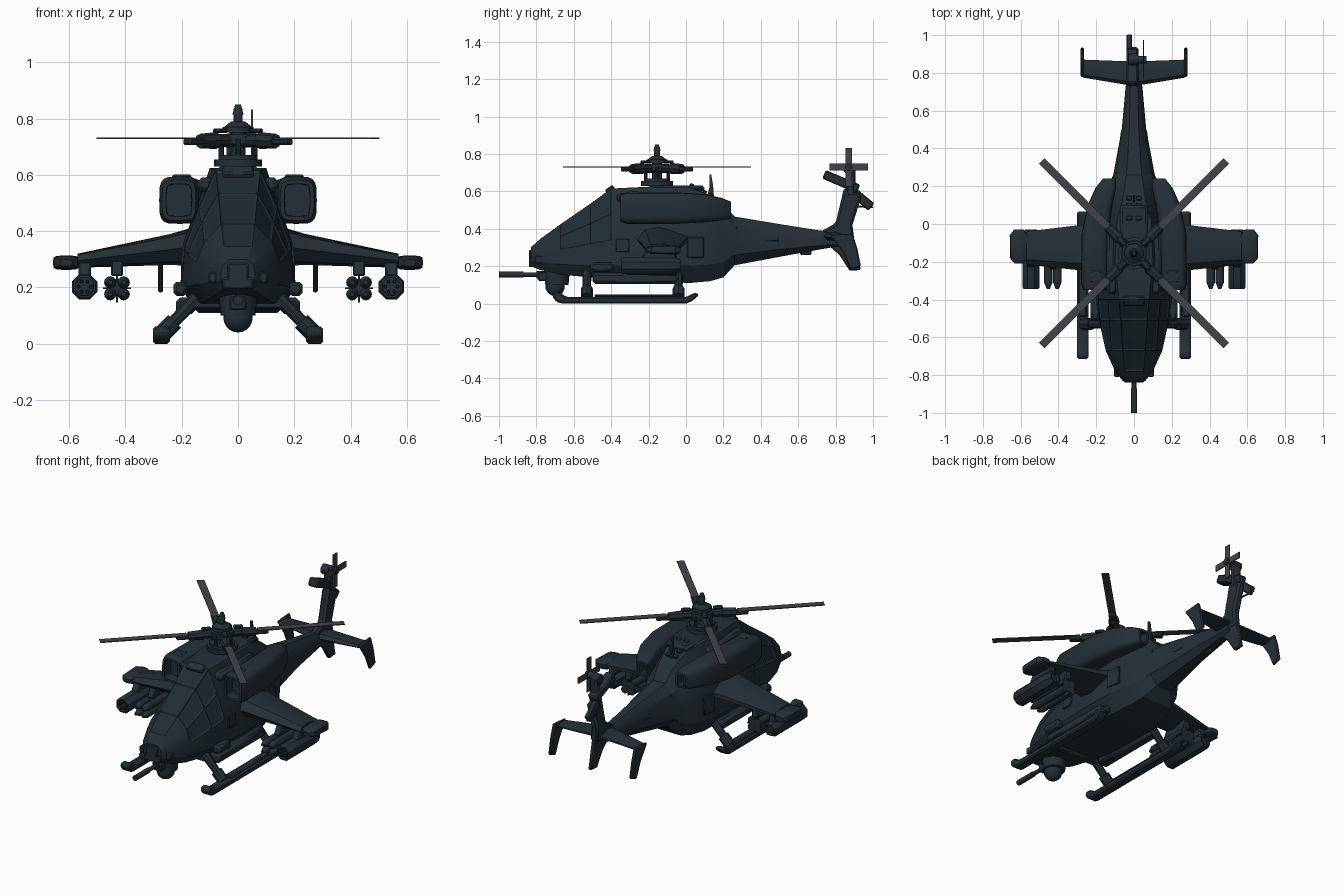
import bpy, bmesh, math
from mathutils import Matrix, Vector

if "Cube" in bpy.data.objects:
    bpy.data.objects.remove(bpy.data.objects["Cube"])

def mat(name, rgb):
    m = bpy.data.materials.new(name)
    m.diffuse_color = (*rgb, 1)
    m.use_nodes = True
    m.node_tree.nodes["Principled BSDF"].inputs["Base Color"].default_value = m.diffuse_color
    return m

HULL = mat("dark_slate", (0.017, 0.028, 0.037))
GLASS = mat("dark_glass", (0.013, 0.024, 0.033))
BLADE = mat("blade_grey", (0.055, 0.055, 0.07))

def finish(name, bm, m=HULL, mirror=False, bevel=0, angle=35):
    bmesh.ops.recalc_face_normals(bm, faces=bm.faces)
    me = bpy.data.meshes.new(name)
    bm.to_mesh(me)
    bm.free()
    for mm in (m if isinstance(m, list) else [m]):
        me.materials.append(mm)
    me.shade_smooth()
    me.set_sharp_from_angle(angle=math.radians(angle))
    ob = bpy.data.objects.new(name, me)
    bpy.context.scene.collection.objects.link(ob)
    if bevel:
        b = ob.modifiers.new("bevel", 'BEVEL')
        b.width, b.segments, b.limit_method = bevel, 1, 'ANGLE'
    if mirror:
        ob.modifiers.new("mirror", 'MIRROR')
    return ob

def box(name, c, size, m=HULL, rot=(0, 0, 0), mirror=False, bevel=0.006):
    bm = bmesh.new()
    R = Matrix.Rotation(rot[2], 4, 'Z') @ Matrix.Rotation(rot[1], 4, 'Y') @ Matrix.Rotation(rot[0], 4, 'X')
    bmesh.ops.create_cube(bm, size=1, matrix=Matrix.Translation(c) @ R @ Matrix.Diagonal((*size, 1)))
    return finish(name, bm, m, mirror, bevel)

def add_rod(bm, a, b, r, r2=None, n=12):
    a, b = Vector(a), Vector(b)
    d = b - a
    M = Matrix.Translation((a + b) / 2) @ d.to_track_quat('Z', 'Y').to_matrix().to_4x4()
    bmesh.ops.create_cone(bm, cap_ends=True, segments=n, radius1=r,
                          radius2=r if r2 is None else r2, depth=d.length, matrix=M)

def rods(name, items, m=HULL, mirror=False, n=12):
    bm = bmesh.new()
    for it in items:
        add_rod(bm, *it, n=n)
    return finish(name, bm, m, mirror)

def loft_bm(rings):
    bm = bmesh.new()
    R = [[bm.verts.new(p) for p in r] for r in rings]
    n = len(R[0])
    for a, b in zip(R, R[1:]):
        for i in range(n):
            bm.faces.new((a[i], a[(i + 1) % n], b[(i + 1) % n], b[i]))
    ends = [bm.faces.new(R[0]), bm.faces.new(R[-1])]
    bmesh.ops.recalc_face_normals(bm, faces=bm.faces)
    return bm, ends

def prism(name, yz, x, h, mirror=False, bevel=0.006):
    bm, _ = loft_bm([[(x + s * h, y, z) for y, z in yz] for s in (-1, 1)])
    return finish(name, bm, HULL, mirror, bevel)

# Fuselage and boom: y, then (half width, height) from belly to roof
SEC = [
    (-.83, .04, .20, .06, .225, .06, .25, .055, .28, .03, .30),
    (-.78, .07, .18, .10, .22, .10, .27, .085, .315, .05, .345),
    (-.67, .11, .155, .15, .21, .15, .29, .12, .36, .06, .425),
    (-.51, .14, .14, .185, .20, .18, .32, .13, .43, .07, .535),
    (-.40, .15, .13, .20, .20, .19, .34, .14, .48, .08, .615),
    (-.20, .15, .12, .205, .20, .195, .36, .15, .48, .10, .625),
    (.02, .14, .11, .20, .20, .19, .36, .15, .48, .09, .62),
    (.13, .12, .12, .17, .21, .17, .36, .13, .47, .06, .58),
    (.20, .10, .14, .14, .22, .14, .35, .12, .45, .05, .53),
    (.26, .05, .205, .10, .26, .11, .34, .09, .42, .04, .465),
    (.50, .03, .25, .065, .29, .065, .35, .05, .40, .025, .425),
    (.72, .02, .29, .045, .31, .045, .345, .035, .37, .02, .39),
    (.84, .01, .31, .03, .32, .03, .345, .025, .365, .01, .38)]
rings = []
for s in SEC:
    half = [(s[i], s[0], s[i + 1]) for i in range(1, 11, 2)]
    rings.append(half + [(-x, y, z) for x, y, z in reversed(half)])
bm, _ = loft_bm(rings)
panes = [f for f in bm.faces if -.79 < f.calc_center_median().y < -.41
         and f.calc_center_median().z > .30 and f.normal.z > .1
         and f.calc_center_median().z > .33 - .3 * (f.calc_center_median().y + .6)]
bmesh.ops.inset_individual(bm, faces=panes, thickness=.011, depth=-.005)
for f in panes:
    f.material_index = 1
finish("fuselage", bm, [HULL, GLASS], angle=25)

# Engine nacelles with hollow intakes
def rr(y, cx, cz, hx, hz, n=20):
    out = []
    for k in range(n):
        t = 2 * math.pi * k / n
        c, s = math.cos(t), math.sin(t)
        out.append((cx + hx * math.copysign(abs(c) ** .5, c), y, cz + hz * math.copysign(abs(s) ** .5, s)))
    return out
bm, ends = loft_bm([rr(*e) for e in [(-.35, .21, .51, .06, .072), (-.32, .21, .51, .07, .084),
                    (-.05, .205, .51, .072, .084), (.10, .18, .51, .065, .075),
                    (.19, .15, .505, .055, .06), (.24, .13, .50, .035, .045)]])
bmesh.ops.inset_individual(bm, faces=ends, thickness=.014, depth=0)
bmesh.ops.inset_individual(bm, faces=ends, thickness=.002, depth=-.06)
finish("engine_nacelle", bm, mirror=True)
box("engine_cap", (.20, -.28, .595), (.07, .06, .012), mirror=True)
box("roof_step", (.115, -.2, .565), (.06, .34, .05), mirror=True, bevel=.015)

# Roof fairing, vents and aerial
box("roof_fairing", (0, -.05, .615), (.15, .3, .035), bevel=.014)
for i in range(4):
    box("roof_vent", (.025, .03 + .035 * i, .632 - .018 * i), (.03, .022, .02), rot=(-.4, 0, 0), mirror=True, bevel=.004)
box("canopy_brow", (0, -.40, .60), (.11, .05, .05), rot=(.6, 0, 0))
prism("roof_aerial", [(.11, .56), (.15, .56), (.145, .63), (.135, .69), (.125, .69), (.125, .62)], 0, .006, bevel=0)

# Nose sensors and chin gun
box("nose_sensor", (0, -.82, .255), (.075, .04, .065))
box("nose_lower_sensor", (0, -.815, .215), (.11, .05, .04))
box("cheek_sensor", (.09, -.785, .235), (.03, .05, .04), mirror=True)
bm = bmesh.new()
bmesh.ops.create_uvsphere(bm, u_segments=16, v_segments=10, radius=.052, matrix=Matrix.Translation((0, -.7, .092)))
add_rod(bm, (0, -.69, .10), (0, -.69, .19), .062, .07, 16)
finish("gun_turret", bm)
box("gun_cradle", (0, -.74, .145), (.06, .10, .05))
rods("gun_barrel", [((0, -.72, .155), (0, -1, .155), .012), ((0, -.87, .155), (0, -1, .155), .016),
                    ((0, -.74, .155), (0, -.80, .155), .02)])

# Side sponsons, panels and doors
box("side_sponson", (.185, -.27, .135), (.07, .46, .06), mirror=True, bevel=.015)
box("sponson_front", (.205, -.45, .195), (.05, .12, .05), mirror=True, bevel=.012)
box("side_hatch", (.196, -.34, .31), (.014, .07, .07), rot=(0, -.08, 0), mirror=True, bevel=.004)
box("side_panel", (.19, .05, .30), (.014, .09, .11), rot=(0, 0, .12), mirror=True, bevel=.004)
box("boom_collar", (0, .27, .34), (.19, .025, .16), bevel=.03)
box("boom_rib", (.075, .4, .34), (.012, .2, .02), rot=(0, 0, .13), mirror=True)
box("boom_skid", (0, .64, .275), (.02, .06, .03))

# Stub wings, drooping to the tip
def foil(x, y0, y1, zc, t):
    d = y1 - y0
    return [(x, y0, zc), (x, y0 + .15 * d, zc + .8 * t), (x, y0 + .45 * d, zc + t), (x, y1, zc + .25 * t),
            (x, y1, zc - .25 * t), (x, y0 + .45 * d, zc - t), (x, y0 + .15 * d, zc - .8 * t)]
bm, _ = loft_bm([foil(.12, -.28, .03, .35, .075), foil(.24, -.25, .0, .335, .055),
                 foil(.57, -.215, -.04, .295, .025)])
finish("stub_wing", bm, mirror=True)
bm, _ = loft_bm([rr(y, .61, .288, a, b, 12) for y, a, b in
                 [(-.21, .02, .012), (-.185, .045, .022), (-.06, .048, .026), (-.03, .025, .015)]])
finish("wing_tip_pod", bm, mirror=True)

# Weapons under the wings
prism("pylon", [(-.24, .24), (-.05, .24), (-.06, .32), (-.2, .32)], .43, .022, True)
prism("pylon_outer", [(-.24, .23), (-.05, .23), (-.06, .295), (-.2, .295)], .545, .022, True)
items = []
for dx in (-.024, .024):
    for dz in (-.021, .021):
        x, z = .43 + dx, .197 + dz
        items += [((x, -.31, z), (x, -.05, z), .022), ((x, -.31, z), (x, -.345, z), .022, .008)]
rods("missile_cluster", items, mirror=True)
box("missile_rack", (.43, -.16, .2), (.05, .16, .06), mirror=True)
for i in range(4):
    box("missile_fin", (.43, -.07, .197), (.10, .04, .006), rot=(0, math.pi / 4 * i, 0), mirror=True, bevel=0)
bm, ends = loft_bm([[(.545 + r * math.cos(math.pi * (k + .5) / 4), y, .203 + r * math.sin(math.pi * (k + .5) / 4))
                     for k in range(8)] for y, r in [(-.345, .042), (-.335, .049), (-.06, .049), (-.03, .035)]])
bmesh.ops.inset_individual(bm, faces=ends, thickness=.008, depth=0)
bmesh.ops.inset_individual(bm, faces=ends, thickness=.001, depth=-.02)
finish("rocket_pod", bm, mirror=True)
rods("rocket_tips", [((.545 + .021 * math.cos(k * math.pi / 3), -.30, .203 + .021 * math.sin(k * math.pi / 3)),
                      (.545 + .021 * math.cos(k * math.pi / 3), -.345, .203 + .021 * math.sin(k * math.pi / 3)),
                      .009, .004) for k in range(6)], mirror=True, n=8)

# Landing skids
prism("skid", [(-.715, .035), (-.69, .008), (-.66, 0), (0, 0), (.03, .012), (.07, .045), (.06, .058), (.04, .055),
               (0, .036), (-.64, .036), (-.68, .062), (-.71, .06)], .272, .03, True, .008)
box("skid_tread", (.272, -.27, .042), (.045, .44, .015), mirror=True)
for y in (-.53, -.04):
    rods("skid_leg", [((.13, y, .18), (.26, y, .045), .026, .02), ((.225, y, .08), (.27, y, .035), .032)], mirror=True, n=8)
    box("cross_bar", (0, y, .14), (.34, .04, .03))

# Tail fin, ventral fin, drooping stabilisers
prism("tail_fin", [(.72, .385), (.80, .43), (.845, .62), (.94, .58), (.89, .42), (.90, .34), (.76, .31)], 0, .024, bevel=.012)
prism("ventral_fin", [(.74, .33), (.90, .35), (.935, .18), (.875, .175), (.82, .26)], 0, .012)
bm, _ = loft_bm([foil(.0, .73, .86, .36, .026), foil(.27, .775, .87, .352, .012)])
finish("stabiliser", bm, mirror=True)
prism("stabiliser_tip", [(.775, .365), (.89, .375), (.915, .30), (.935, .2), (.88, .18), (.84, .27)], .275, .009, True)

# Tail gearbox and slanted exhaust-like pods
box("tail_gearbox", (0, .88, .655), (.05, .05, .17), bevel=.012)
box("tail_upper_pod", (-.01, .83, .652), (.06, .20, .05), rot=(-.40, 0, 0), bevel=.008)
box("tail_lower_pod", (-.025, .945, .555), (.03, .12, .05), rot=(-.7, 0, 0), bevel=.006)
rods("tail_spike", [((-.03, .9, .52), (-.03, 1.0, .515), .005)], n=6)
rods("tail_rotor_hub", [((0, .87, .73), (.065, .87, .73), .02), ((-.03, .87, .72), (.02, .87, .72), .03)])
for k in range(4):
    a = k * math.pi / 2
    box("tail_rotor_blade", (.05, .87 + .058 * math.sin(a), .73 + .058 * math.cos(a)), (.007, .036, .09),
        BLADE, rot=(-a, 0, 0), bevel=0)

# Main rotor mast, hub, arms and blades
C = Vector((0, -.155, .73))
def up(z0, z1, r, r2=None):
    return (C + Vector((0, 0, z0)), C + Vector((0, 0, z1)), r, r2)
rods("rotor_mast", [up(-.13, .06, .026), up(-.10, -.075, .085), up(-.075, -.06, .07), up(-.02, .015, .065),
                    up(.02, .04, .055), up(.04, .06, .05, .025), up(.06, .105, .016), up(.085, .12, .02, .01)], n=20)
for k in range(4):
    a = math.pi / 4 + k * math.pi / 2
    d = Vector((math.cos(a), math.sin(a), 0))
    e = Vector((math.cos(a + .8), math.sin(a + .8), 0))
    Z = Vector((0, 0, 1))
    rods("pitch_link", [(C + e * .06 - Z * .09, C + e * .06 + Z * .0, .01)], n=8)
    rods("hub_arm", [(C + d * .03 - Z * .008, C + d * .17 - Z * .008, .025, .02),
                     (C + d * .11 - Z * .008, C + d * .19 - Z * .01, .03, .026)], n=8)
    box("arm_clamp", C + d * .22 - Z * .012, (.08, .04, .024), rot=(0, 0, a))
    box("hub_damper", C + d * .09 + Z * .027, (.055, .03, .016), rot=(0, 0, a))
    box("rotor_blade", C + d * .445, (.49, .042, .005), BLADE, rot=(0, 0, a), bevel=0)
